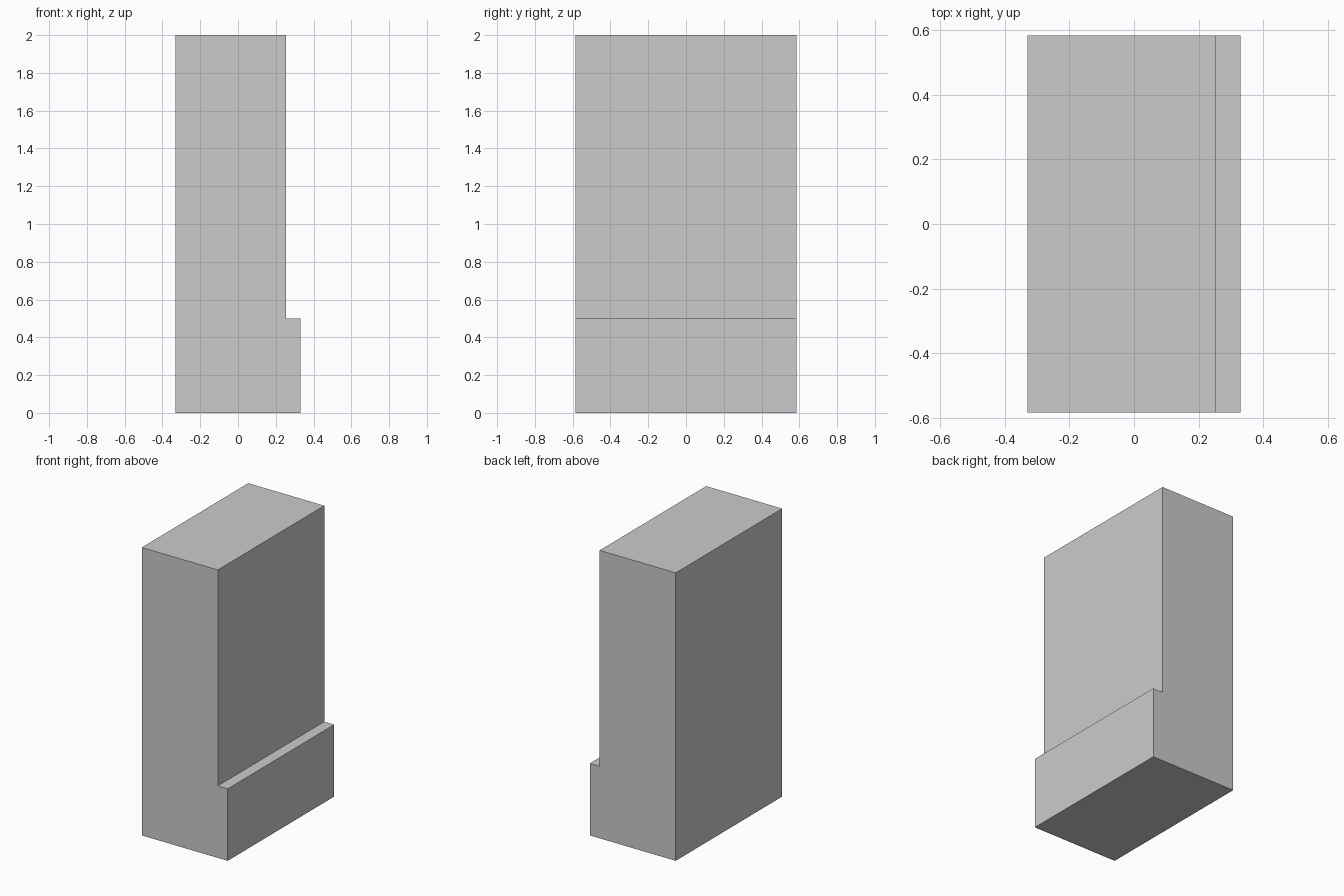
import bpy
import bmesh

if "Cube" in bpy.data.objects:
    bpy.data.objects.remove(bpy.data.objects["Cube"])

HALF_DEPTH = 0.584

# Stepped side profile (x, z): tall slab with a low ledge on the right
profile = [(-0.33, 0), (0.33, 0), (0.33, 0.5), (0.254, 0.5), (0.254, 2), (-0.33, 2)]

# Extrude the profile along y into a solid block
bm = bmesh.new()
face = bm.faces.new([bm.verts.new((x, -HALF_DEPTH, z)) for x, z in profile])
result = bmesh.ops.extrude_face_region(bm, geom=[face], use_keep_orig=True)
moved = [v for v in result["geom"] if isinstance(v, bmesh.types.BMVert)]
bmesh.ops.translate(bm, verts=moved, vec=(0, 2 * HALF_DEPTH, 0))
bmesh.ops.recalc_face_normals(bm, faces=bm.faces)

mesh = bpy.data.meshes.new("stepped_block")
bm.to_mesh(mesh)
bm.free()
block = bpy.data.objects.new("stepped_block", mesh)
bpy.context.collection.objects.link(block)
